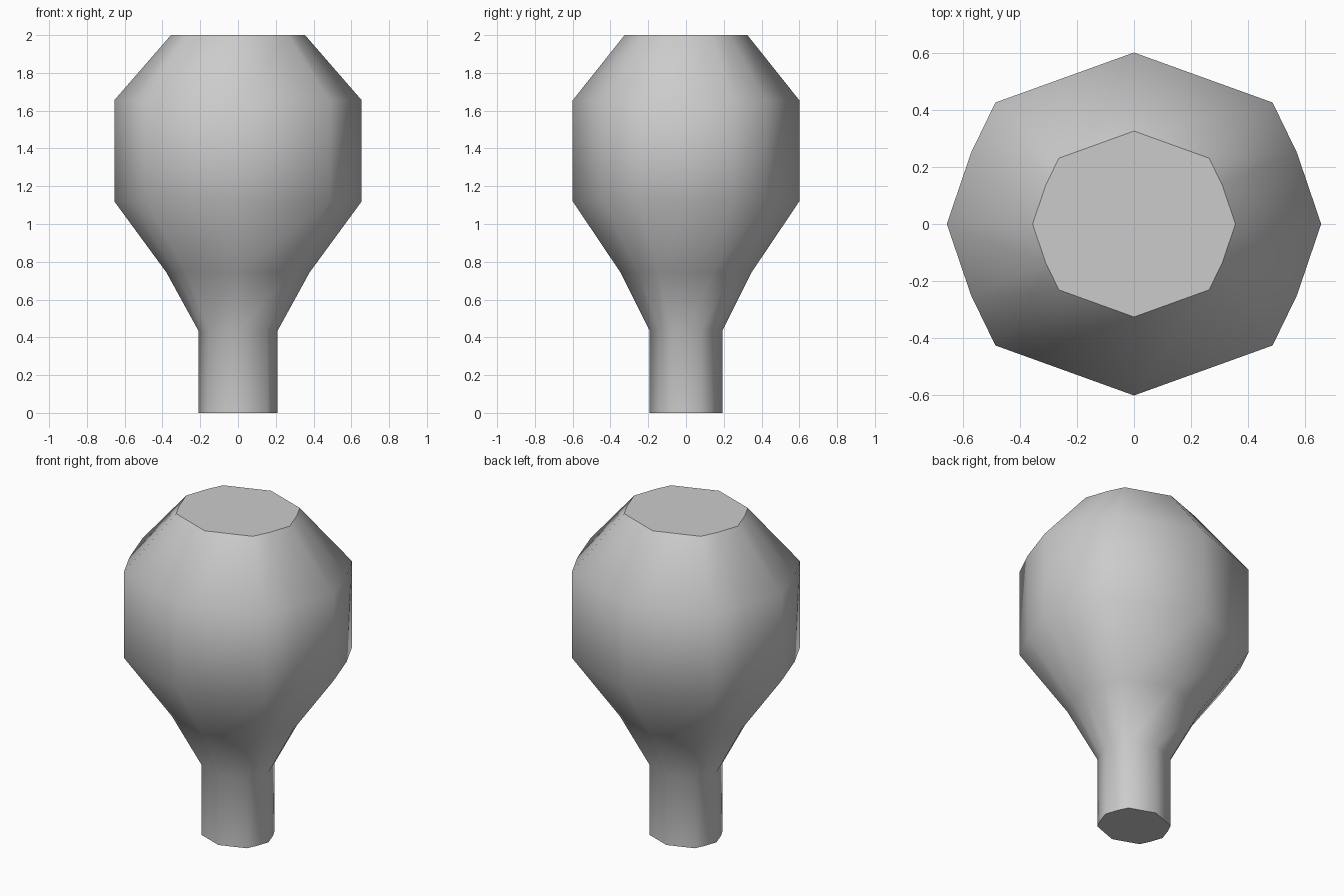
import bpy, bmesh, math

if "Cube" in bpy.data.objects:
    bpy.data.objects.remove(bpy.data.objects["Cube"])

# Twelve-sided cross-section at full width, built by mirroring one quarter
quarter = [(0.655, 0.0), (0.57, 0.25), (0.485, 0.425), (0.0, 0.6)]
half = quarter + [(-x, y) for x, y in quarter[-2::-1]]
section = half + [(x, -y) for x, y in half[-2:0:-1]]

# Height and relative width of each ring, from the stem foot to the crown
profile = [(0.0, 0.32), (0.435, 0.32), (0.745, 0.58),
           (1.12, 1.0), (1.655, 1.0), (2.0, 0.542)]

# Stem and crown in one lofted skin
bm = bmesh.new()
rings = [[bm.verts.new((x * s, y * s, z)) for x, y in section] for z, s in profile]
n = len(section)
for low, high in zip(rings, rings[1:]):
    for i in range(n):
        j = (i + 1) % n
        bm.faces.new((low[i], low[j], high[j], high[i]))
bm.faces.new(rings[0][::-1])
bm.faces.new(rings[-1])
bm.normal_update()

mesh = bpy.data.meshes.new("tree_crown_and_stem")
bm.to_mesh(mesh)
bm.free()
tree = bpy.data.objects.new("tree_crown_and_stem", mesh)
bpy.context.collection.objects.link(tree)

# Soft sides, crisp end caps
bpy.context.view_layer.objects.active = tree
tree.select_set(True)
bpy.ops.object.shade_smooth_by_angle(angle=math.radians(46))
